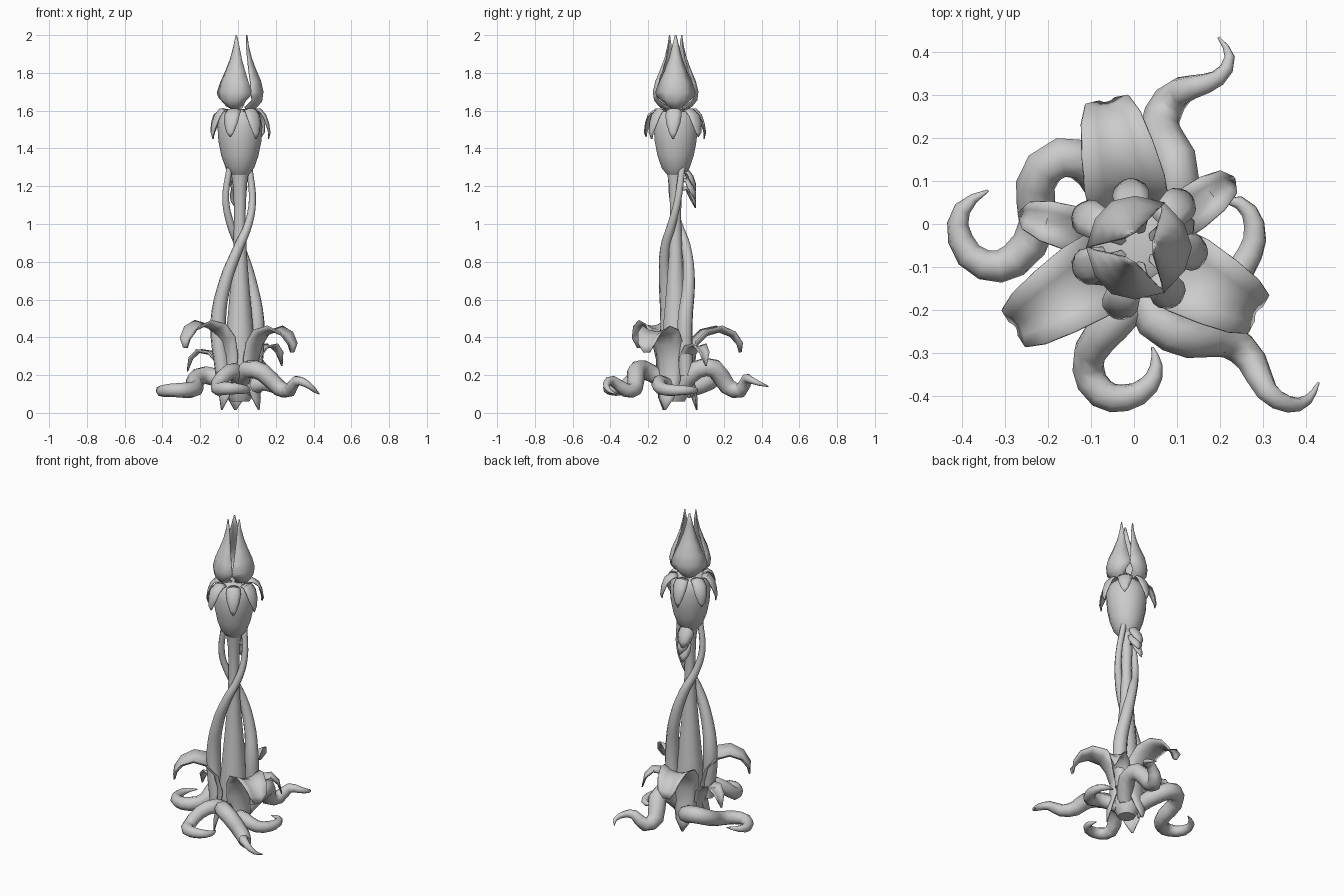
import bpy, bmesh, math
from mathutils import Vector

AX, AY = 0.01, -0.055          # plant axis
grey = bpy.data.materials.new("soft grey")
grey.diffuse_color = (0.6, 0.6, 0.6, 1)


def finish(ob, angle=50):
    ob.data.materials.clear()
    ob.data.materials.append(grey)
    bpy.ops.object.select_all(action='DESELECT')
    ob.select_set(True)
    bpy.context.view_layer.objects.active = ob
    bpy.ops.object.shade_smooth_by_angle(angle=math.radians(angle))
    return ob


def mesh_object(name, bm):
    bmesh.ops.recalc_face_normals(bm, faces=bm.faces)
    me = bpy.data.meshes.new(name)
    bm.to_mesh(me)
    bm.free()
    ob = bpy.data.objects.new(name, me)
    bpy.context.collection.objects.link(ob)
    return ob


def lathe(name, profile, sides=12, centre=(AX, AY)):
    """Closed round body from (radius, height) pairs."""
    bm = bmesh.new()
    rings = [[bm.verts.new((centre[0] + r * math.cos(2 * math.pi * i / sides),
                            centre[1] + r * math.sin(2 * math.pi * i / sides), z))
              for i in range(sides)] for r, z in profile]
    for a, b in zip(rings, rings[1:]):
        for i in range(sides):
            j = (i + 1) % sides
            bm.faces.new((a[i], a[j], b[j], b[i]))
    bm.faces.new(rings[0])
    bm.faces.new(rings[-1])
    return finish(mesh_object(name, bm))


def leaf(name, angle, path, cup=0.4, centre=(AX, AY), thick=0.006):
    """Cupped blade; path holds (distance out, height, half width)."""
    a = math.radians(angle)
    out, side = Vector((math.cos(a), math.sin(a), 0)), Vector((-math.sin(a), math.cos(a), 0))
    pts = [Vector((centre[0], centre[1], z)) + out * r for r, z, w in path]
    bm = bmesh.new()
    rows = []
    for k, (r, z, w) in enumerate(path):
        tan = (pts[min(k + 1, len(pts) - 1)] - pts[max(k - 1, 0)]).normalized()
        normal = side.cross(tan).normalized()
        rows.append([bm.verts.new(pts[k] + side * w * t - normal * cup * w * t * t)
                     for t in (-1, -0.5, 0, 0.5, 1)])
    for p, q in zip(rows, rows[1:]):
        for i in range(4):
            bm.faces.new((p[i], p[i + 1], q[i + 1], q[i]))
    ob = mesh_object(name, bm)
    mod = ob.modifiers.new("thickness", 'SOLIDIFY')
    mod.thickness = thick
    mod.offset = 0
    return finish(ob)


def tube(name, points, radii, steps=2):
    """Tapered round limb through the points."""
    cu = bpy.data.curves.new(name, 'CURVE')
    cu.dimensions = '3D'
    cu.bevel_depth = 1
    cu.bevel_resolution = 2
    cu.resolution_u = steps
    cu.use_fill_caps = True
    sp = cu.splines.new('BEZIER')
    sp.bezier_points.add(len(points) - 1)
    for bp, co, r in zip(sp.bezier_points, points, radii):
        bp.co, bp.radius = co, r
        bp.handle_left_type = bp.handle_right_type = 'AUTO'
    ob = bpy.data.objects.new(name, cu)
    bpy.context.collection.objects.link(ob)
    bpy.ops.object.select_all(action='DESELECT')
    ob.select_set(True)
    bpy.context.view_layer.objects.active = ob
    bpy.ops.object.convert(target='MESH')
    return finish(bpy.context.object)


# Central stem and swollen bulb
lathe("stem", [(0.05, 0.06), (0.085, 0.12), (0.09, 0.25), (0.07, 0.45), (0.052, 0.65),
               (0.036, 0.85), (0.03, 1.05), (0.036, 1.2), (0.05, 1.29)], 10)
lathe("bulb", [(0.045, 1.26), (0.075, 1.295), (0.098, 1.36), (0.114, 1.44), (0.119, 1.52),
               (0.105, 1.575), (0.075, 1.605), (0.03, 1.61)], 14)

# Three pointed bud petals
for i in range(3):
    leaf("bud_petal", 120 * i,
         [(0.03, 1.60, 0.03), (0.085, 1.615, 0.07), (0.115, 1.65, 0.096), (0.122, 1.70, 0.105),
          (0.108, 1.76, 0.088), (0.082, 1.82, 0.06), (0.06, 1.88, 0.034),
          (0.045, 1.94, 0.017), (0.037, 2.0, 0.002)], cup=0.62)

# Drooping sepals under the bud
for i in range(7):
    d = 0.012 * (i % 2)
    leaf("sepal", 360 / 7 * i - 5,
         [(0.075, 1.605, 0.03), (0.108, 1.61, 0.038), (0.136 + d, 1.58, 0.042),
          (0.152 + d, 1.535, 0.036), (0.16 + d, 1.485, 0.02), (0.152 + d, 1.45 + d, 0.003)], cup=-0.3)

# Two vines twisting round the stem
tube("front_vine", [(-0.08, -0.1, 0.2), (-0.105, -0.095, 0.48), (-0.065, -0.11, 0.7),
                    (0, -0.11, 0.87), (0.055, -0.075, 1.0), (0.076, -0.045, 1.12),
                    (0.06, -0.02, 1.3)],
     [0.04, 0.042, 0.034, 0.027, 0.022, 0.019, 0.017], 4)
tube("back_vine", [(0.09, 0, 0.2), (0.1, -0.005, 0.48), (0.065, 0.015, 0.7),
                   (0.01, 0.0, 0.88), (-0.04, -0.04, 1.0), (-0.065, -0.07, 1.13),
                   (-0.045, -0.08, 1.3)],
     [0.04, 0.042, 0.034, 0.027, 0.022, 0.019, 0.017], 4)

# Stacked hood scales at the back, below the bulb
for i in range(3):
    z, s = 1.28 - 0.045 * i, 1 - 0.13 * i
    leaf("back_scale", 90 + 8 * (-1) ** i,
         [(0.0, z, 0.025 * s), (0.03, z + 0.01, 0.042 * s), (0.056, z - 0.025, 0.05 * s),
          (0.07, z - 0.065, 0.04 * s), (0.072, z - 0.105, 0.004)],
         cup=-0.6, centre=(0.0, -0.02))

# Three large arching base leaves, each with a pointed foot
big = [(0.115, 0.015, 0.004), (0.115, 0.08, 0.045), (0.098, 0.17, 0.068), (0.095, 0.28, 0.08),
       (0.12, 0.36, 0.092), (0.168, 0.41, 0.094), (0.23, 0.428, 0.084), (0.29, 0.405, 0.07),
       (0.328, 0.36, 0.052), (0.338, 0.32, 0.02)]
for name, angle, dz, k in (("back_leaf", 102, 0, 1.02), ("left_leaf", 213, 0.03, 1.0),
                           ("right_leaf", 331, 0, 0.92)):
    leaf(name, angle, [(r * (k if r > 0.12 else 1), z + dz * min(1, z / 0.4), w)
                       for r, z, w in big], cup=0.38)

# Smaller leaves between them
small = [(0.085, 0.08, 0.02), (0.095, 0.18, 0.04), (0.12, 0.26, 0.05), (0.165, 0.31, 0.052),
         (0.215, 0.32, 0.047), (0.255, 0.285, 0.033), (0.28, 0.22, 0.004)]
for name, angle, dz, k in (("small_left_leaf", 164, 0, 1.03), ("small_right_leaf", 36, 0.03, 0.98)):
    leaf(name, angle, [(r * k, z + dz, w) for r, z, w in small], cup=0.35)

# Curling root tentacles
tube("back_root", [(0.05, -0.02, 0.14), (0.1, 0.06, 0.23), (0.095, 0.15, 0.235), (0.06, 0.22, 0.14),
                   (0.085, 0.29, 0.12), (0.14, 0.32, 0.18), (0.195, 0.34, 0.175),
                   (0.223, 0.39, 0.155), (0.197, 0.435, 0.14)],
     [0.045, 0.05, 0.052, 0.048, 0.04, 0.028, 0.02, 0.012, 0.003])
tube("front_right_root", [(0.02, -0.12, 0.17), (0.05, -0.225, 0.23), (0.13, -0.265, 0.215),
                          (0.22, -0.27, 0.13), (0.275, -0.32, 0.12), (0.31, -0.39, 0.17),
                          (0.36, -0.42, 0.155), (0.405, -0.41, 0.12), (0.43, -0.37, 0.1)],
     [0.045, 0.048, 0.048, 0.043, 0.036, 0.027, 0.02, 0.012, 0.003])
tube("front_root", [(0.01, -0.1, 0.15), (-0.02, -0.2, 0.22), (-0.08, -0.265, 0.19),
                    (-0.107, -0.335, 0.13), (-0.075, -0.395, 0.13), (-0.02, -0.405, 0.13),
                    (0.035, -0.375, 0.125), (0.052, -0.33, 0.12), (0.043, -0.287, 0.115)],
     [0.045, 0.045, 0.042, 0.038, 0.036, 0.032, 0.024, 0.015, 0.003])
tube("left_root", [(-0.03, 0.0, 0.12), (-0.09, 0.125, 0.17), (-0.17, 0.155, 0.2), (-0.23, 0.09, 0.17),
                   (-0.225, 0, 0.13), (-0.28, -0.085, 0.12), (-0.35, -0.095, 0.12),
                   (-0.405, -0.035, 0.115), (-0.4, 0.035, 0.125), (-0.34, 0.078, 0.135)],
     [0.045, 0.05, 0.05, 0.046, 0.044, 0.041, 0.036, 0.03, 0.02, 0.003])
tube("right_root", [(0.06, -0.08, 0.13), (0.14, -0.14, 0.16), (0.22, -0.13, 0.13),
                    (0.27, -0.07, 0.12), (0.28, 0, 0.12), (0.245, 0.05, 0.12), (0.2, 0.05, 0.125)],
     [0.045, 0.042, 0.036, 0.031, 0.025, 0.016, 0.003])
